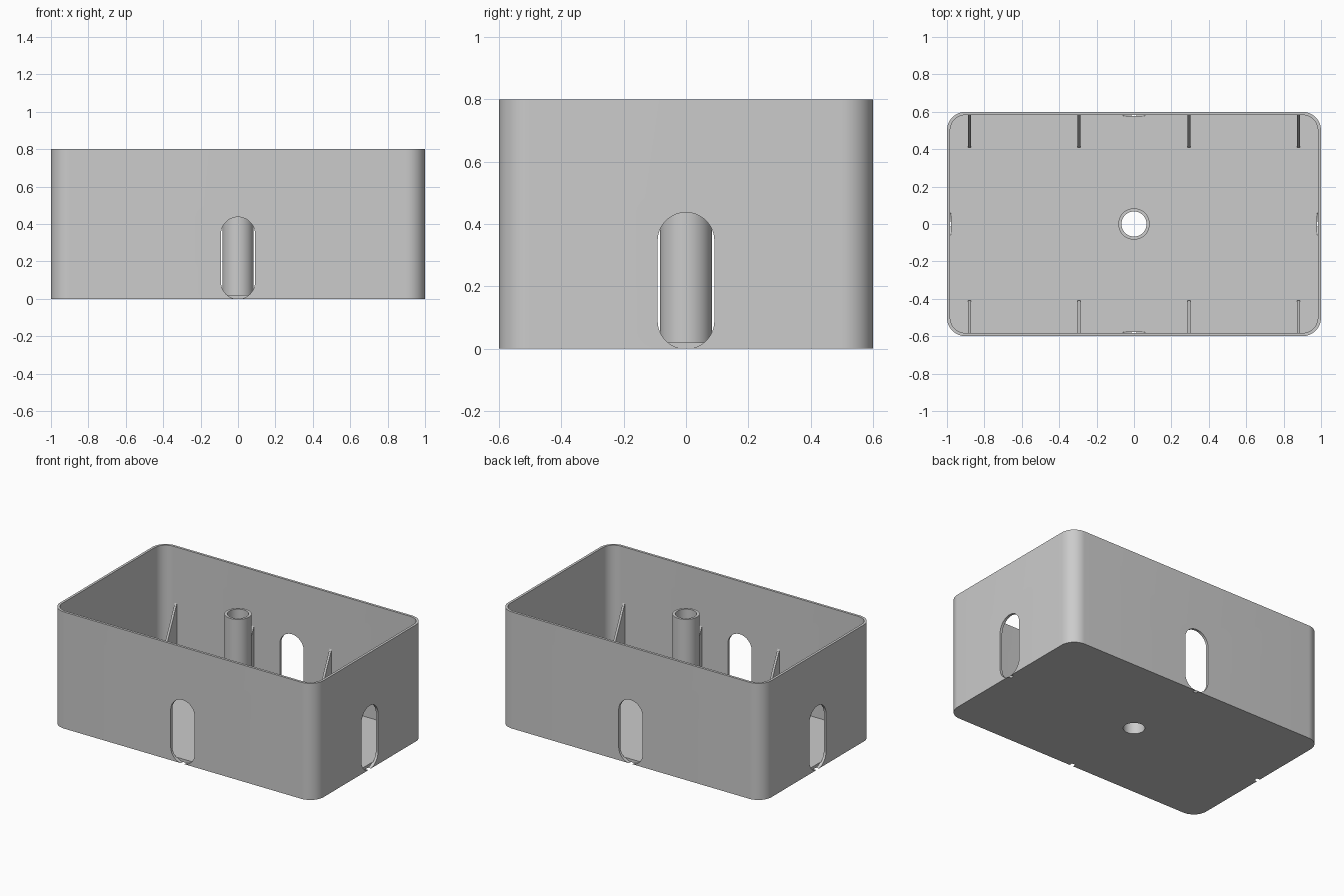
import bpy, bmesh
from math import pi, sin, cos
from mathutils import Matrix

cube = bpy.data.objects.get("Cube")
if cube:
    bpy.data.objects.remove(cube)

LENGTH, WIDTH, HEIGHT = 2.0, 1.2, 0.8
WALL, FLOOR = 0.017, 0.02
CORNER = 0.1
BORE = 0.067

grey = bpy.data.materials.new("plain grey")
grey.use_nodes = True
colour = (0.6, 0.6, 0.6, 1)
grey.diffuse_color = colour
grey.node_tree.nodes["Principled BSDF"].inputs["Base Color"].default_value = colour


def rounded_rect(w, h, r, seg=12):
    """Outline of a rounded rectangle centred on the origin."""
    pts = []
    for i, (sx, sy) in enumerate([(1, 1), (-1, 1), (-1, -1), (1, -1)]):
        for k in range(seg + 1):
            a = (i + k / seg) * pi / 2
            pts.append((sx * (w / 2 - r) + r * cos(a), sy * (h / 2 - r) + r * sin(a)))
    return pts


def circle(r, n=48):
    return [(r * cos(2 * pi * k / n), r * sin(2 * pi * k / n)) for k in range(n)]


def loft(name, sections, ring=False, matrix=None):
    """Bridge (outline, height) sections; cap the ends or close into a ring."""
    bm = bmesh.new()
    loops = [[bm.verts.new((x, y, z)) for x, y in pts] for pts, z in sections]
    pairs = list(zip(loops, loops[1:]))
    if ring:
        pairs.append((loops[-1], loops[0]))
    else:
        bm.faces.new(loops[0])
        bm.faces.new(loops[-1])
    for a, b in pairs:
        n = len(a)
        for i in range(n):
            j = (i + 1) % n
            bm.faces.new((a[i], a[j], b[j], b[i]))
    bmesh.ops.remove_doubles(bm, verts=bm.verts, dist=1e-5)
    bmesh.ops.recalc_face_normals(bm, faces=bm.faces)
    if matrix:
        bm.transform(matrix)
    mesh = bpy.data.meshes.new(name)
    bm.to_mesh(mesh)
    bm.free()
    mesh.materials.append(grey)
    obj = bpy.data.objects.new(name, mesh)
    bpy.context.collection.objects.link(obj)
    return obj


def activate(obj):
    bpy.ops.object.select_all(action='DESELECT')
    obj.select_set(True)
    bpy.context.view_layer.objects.active = obj


def cut(obj, cutter):
    cutter.hide_render = True
    mod = obj.modifiers.new("cut", 'BOOLEAN')
    mod.operation = 'DIFFERENCE'
    mod.solver = 'EXACT'
    mod.object = cutter
    activate(obj)
    bpy.ops.object.modifier_apply(modifier=mod.name)
    bpy.data.objects.remove(cutter)


# Open box with rounded corners
outer = rounded_rect(LENGTH, WIDTH, CORNER)
inner = rounded_rect(LENGTH - 2 * WALL, WIDTH - 2 * WALL, CORNER - WALL)
box = loft("box_shell", [(outer, 0), (outer, HEIGHT), (inner, HEIGHT), (inner, FLOOR)])

# Bore through the floor
cut(box, loft("bore_cutter", [(circle(BORE), -0.1), (circle(BORE), 0.1)]))

# Rounded slot in the middle of each wall
slot = rounded_rect(0.182, 0.438, 0.0909)
for k in range(4):
    reach = (LENGTH if k % 2 else WIDTH) / 2
    m = (Matrix.Rotation(k * pi / 2, 4, 'Z') @ Matrix.Translation((0, 0, 0.218))
         @ Matrix.Rotation(pi / 2, 4, 'X'))
    cut(box, loft("slot_cutter", [(slot, reach - 0.022), (slot, reach + 0.1)], matrix=m))

# Central tube
tube = loft("centre_tube", [(circle(0.084), FLOOR), (circle(0.084), HEIGHT),
                            (circle(BORE), HEIGHT), (circle(BORE), FLOOR)], ring=True)

for obj in (box, tube):
    activate(obj)
    bpy.ops.object.shade_smooth_by_angle(angle=pi / 6)

# Triangular gussets along the front and back walls
back = WIDTH / 2 - WALL
gusset = [(back, FLOOR), (back, 0.415), (0.41, 0.035), (0.41, FLOOR)]
for side, turn in (("back", 0), ("front", pi)):
    for i, x in enumerate((-0.88, -0.295, 0.295, 0.88)):
        # profile axes (y, z) extruded along x
        axes = Matrix(((0, 0, 1, x), (1, 0, 0, 0), (0, 1, 0, 0), (0, 0, 0, 1)))
        loft(f"{side}_gusset_{i + 1}", [(gusset, -0.008), (gusset, 0.008)],
             matrix=Matrix.Rotation(turn, 4, 'Z') @ axes)
